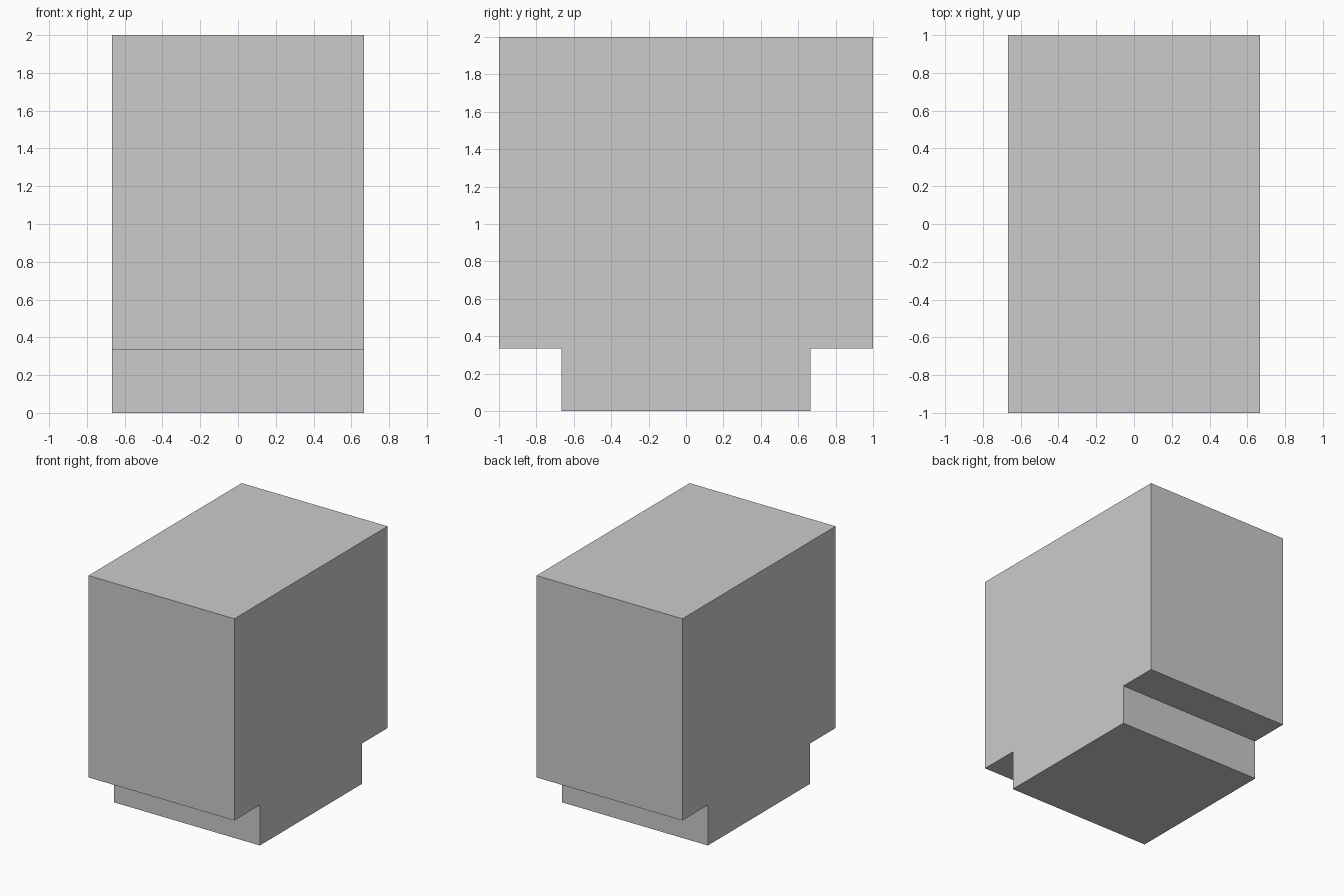
import bpy
import bmesh

if "Cube" in bpy.data.objects:
    bpy.data.objects.remove(bpy.data.objects["Cube"])

HALF_WIDTH = 2 / 3   # x half size
STEP = 1 / 3         # notch height and depth


def extrude_profile(name, profile, half_width):
    """Extrude a closed (y, z) profile along x, centred on x = 0."""
    bm = bmesh.new()
    face = bm.faces.new([bm.verts.new((-half_width, y, z)) for y, z in profile])
    result = bmesh.ops.extrude_face_region(bm, geom=[face])
    verts = [v for v in result["geom"] if isinstance(v, bmesh.types.BMVert)]
    bmesh.ops.translate(bm, verts=verts, vec=(2 * half_width, 0, 0))
    bmesh.ops.recalc_face_normals(bm, faces=bm.faces)
    mesh = bpy.data.meshes.new(name)
    bm.to_mesh(mesh)
    bm.free()
    obj = bpy.data.objects.new(name, mesh)
    bpy.context.collection.objects.link(obj)
    return obj


# Block with a narrower foot: half outline, mirrored in y
half = [(1 - STEP, 0), (1 - STEP, STEP), (1, STEP), (1, 2)]
outline = half + [(-y, z) for y, z in reversed(half)]
extrude_profile("stepped_block", outline, HALF_WIDTH)
